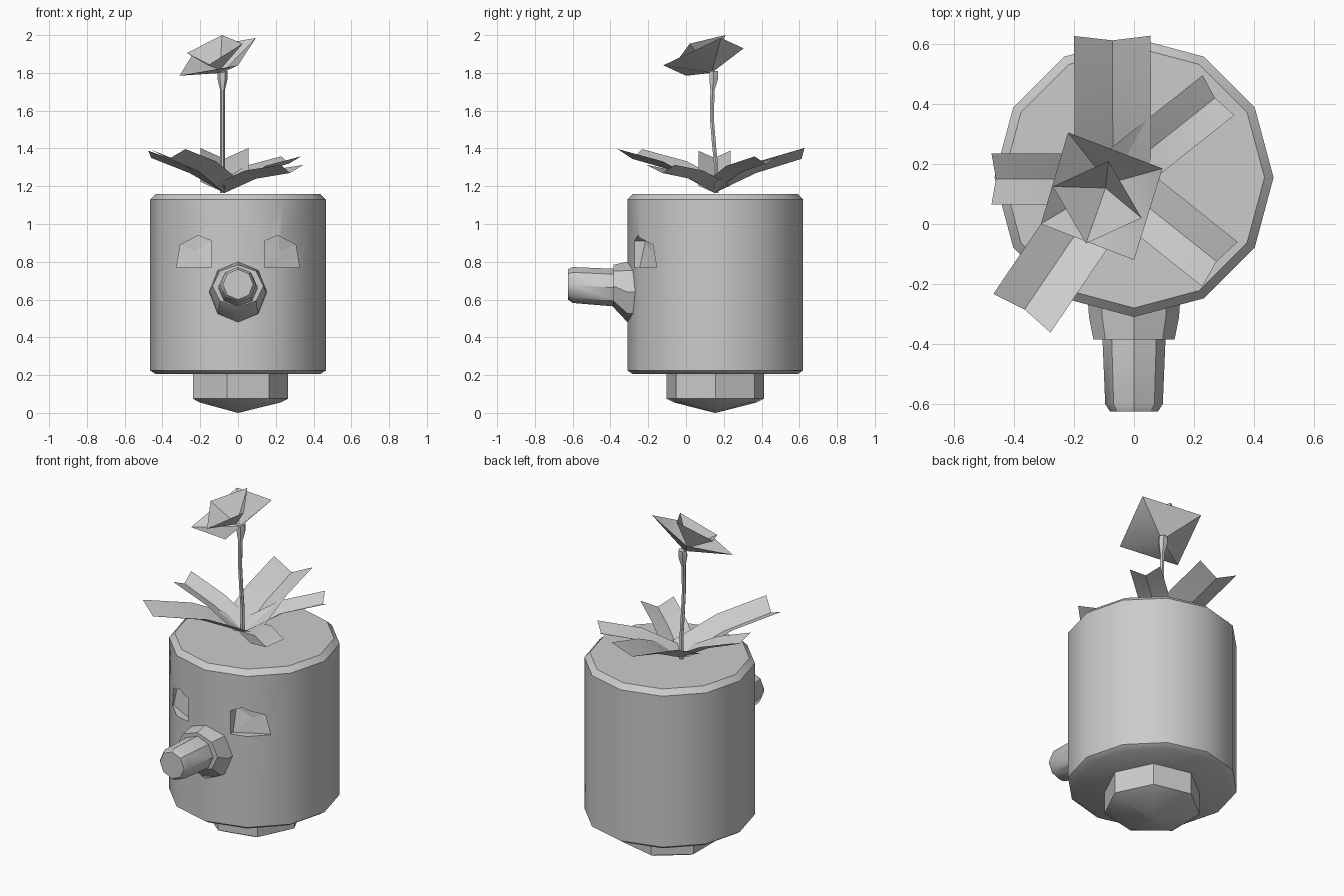
import bpy, math
from mathutils import Vector

if "Cube" in bpy.data.objects:
    bpy.data.objects.remove(bpy.data.objects["Cube"])


def make(name, verts, faces, smooth=40):
    me = bpy.data.meshes.new(name)
    me.from_pydata([tuple(v) for v in verts], [], faces)
    ob = bpy.data.objects.new(name, me)
    bpy.context.collection.objects.link(ob)
    bpy.ops.object.select_all(action='DESELECT')
    ob.select_set(True)
    bpy.context.view_layer.objects.active = ob
    bpy.ops.object.mode_set(mode='EDIT')
    bpy.ops.mesh.select_all(action='SELECT')
    bpy.ops.mesh.normals_make_consistent(inside=False)
    bpy.ops.object.mode_set(mode='OBJECT')
    if smooth:
        bpy.ops.object.shade_smooth_by_angle(angle=math.radians(smooth))
    return ob


def loft(name, rings, smooth=40):
    """Skin rings of equal length, fan-capping both ends."""
    n = len(rings[0])
    verts = [Vector(v) for r in rings for v in r]
    faces = [(k * n + i, k * n + (i + 1) % n, (k + 1) * n + (i + 1) % n, (k + 1) * n + i)
             for k in range(len(rings) - 1) for i in range(n)]
    for k in (0, len(rings) - 1):
        c = sum((Vector(v) for v in rings[k]), Vector()) / n
        verts.append(c)
        faces += [(k * n + i, k * n + (i + 1) % n, len(verts) - 1) for i in range(n)]
    return make(name, verts, faces, smooth)


def ring_z(cx, cy, z, r, n):
    return [(cx + r * math.cos(2 * math.pi * i / n), cy + r * math.sin(2 * math.pi * i / n), z)
            for i in range(n)]


def ring_y(y, cz, rx, rz, n=8):
    return [(rx * math.cos(2 * math.pi * i / n), y, cz + rz * math.sin(2 * math.pi * i / n))
            for i in range(n)]


# body: twelve-sided drum with bevelled rims
body = loft("body", [ring_z(0, 0.155, z, r, 12) for z, r in
                     ((0.205, 0.435), (0.225, 0.465), (1.13, 0.465), (1.16, 0.435))])

# eye sockets: shallow pockets cut into the front
eye = [(0.14, 0.77, -0.245), (0.14, 0.91, -0.215), (0.21, 0.94, -0.19),
       (0.305, 0.89, -0.135), (0.325, 0.77, -0.145)]
for side, s in (("left", -1), ("right", 1)):
    cutter = loft(side + "_eye_cutter", [[(s * x, -0.5, z) for x, z, d in eye],
                                         [(s * x, d, z) for x, z, d in eye]], 0)
    cutter.hide_render = True
    cutter.hide_viewport = True
    m = body.modifiers.new(side + "_eye_socket", 'BOOLEAN')
    m.operation = 'DIFFERENCE'
    m.solver = 'EXACT'
    m.object = cutter

# foot: stub with a pointed underside
foot = ((0.02, 0.03), (0.055, 0.225), (0.075, 0.265), (0.23, 0.265))
loft("foot", [ring_z(0, 0.155, 0.0, 0.001, 7)]
     + [ring_z(0, 0.155, z, r, 7) for z, r in foot[1:]])

# snout with flared base
loft("snout_base", [ring_y(-0.24, 0.64, 0.155, 0.165), ring_y(-0.31, 0.64, 0.15, 0.16),
                    ring_y(-0.385, 0.672, 0.135, 0.112)])
loft("snout", [ring_y(-0.36, 0.662, 0.106, 0.1), ring_y(-0.6, 0.677, 0.096, 0.095),
               ring_y(-0.625, 0.68, 0.08, 0.08)])


# leaves: creased strips bending outward from the root
def leaf(name, tip, width, mid_z):
    root = Vector((-0.07, 0.15, 1.165))
    tip = Vector(tip)
    d = (tip - root)
    d.z = 0
    side = Vector((-d.y, d.x, 0)).normalized() * width / 2
    out = d.normalized() * 0.015
    mid = root.lerp(tip, 0.48)
    mid.z = mid_z
    verts = []
    for p, o in ((root, 0), (mid, 0), (tip, 1)):
        up = Vector((0, 0, 0.045 * width / 0.2))
        verts += [p - side + up + out * o, p, p + side + up + out * o]
    make(name, verts, [(0, 1, 4, 3), (1, 2, 5, 4), (3, 4, 7, 6), (4, 5, 8, 7)])


leaf("back_leaf", (-0.072, 0.612, 1.345), 0.255, 1.27)
leaf("back_right_leaf", (0.27, 0.42, 1.32), 0.17, 1.27)
leaf("front_right_leaf", (0.275, -0.125, 1.27), 0.19, 1.24)
leaf("front_left_leaf", (-0.365, -0.285, 1.345), 0.23, 1.28)
leaf("left_leaf", (-0.46, 0.15, 1.35), 0.17, 1.27)

# stem and calyx
stem = ((1.165, 0.16, 0.013), (1.3, 0.16, 0.012), (1.42, 0.148, 0.012),
        (1.56, 0.137, 0.012), (1.71, 0.14, 0.013), (1.765, 0.146, 0.026), (1.81, 0.147, 0.026))
loft("stem", [ring_z(-0.082, y, z, r, 6) for z, y, r in stem])

# flower: two nested four-cornered cups
petals = [(0, 1, 4), (1, 2, 4), (2, 3, 4), (3, 0, 4)]
make("outer_petals", [(-0.22, 0.305, 1.93), (0.095, 0.185, 1.985), (0.0, -0.12, 1.84),
                      (-0.31, 0.0, 1.785), (-0.085, 0.135, 1.80)], petals)
make("inner_petals", [(-0.085, 0.21, 2.0), (0.025, 0.02, 1.955), (-0.16, -0.065, 1.84),
                      (-0.27, 0.125, 1.905), (-0.095, 0.12, 1.815)], petals)
